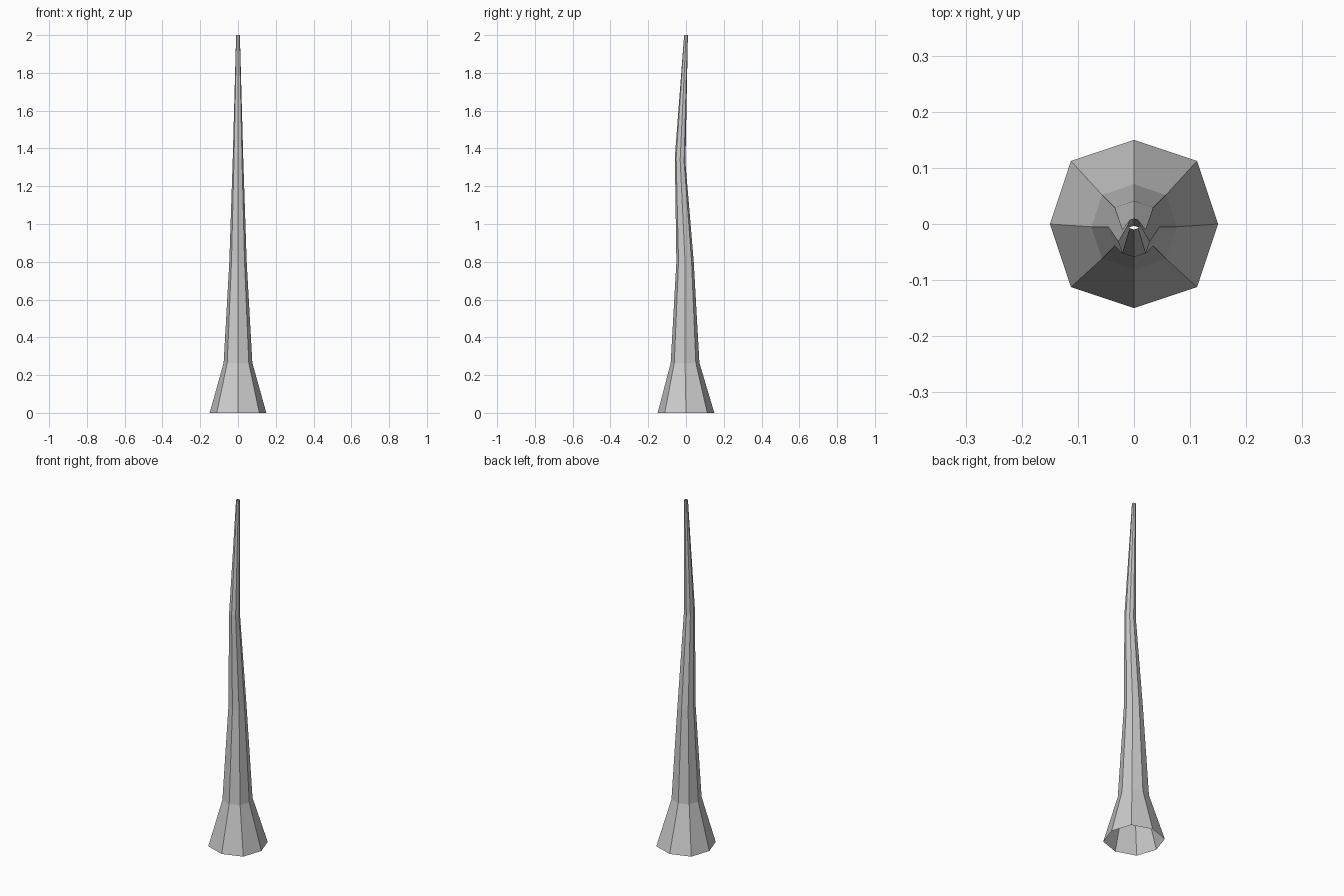
import bpy, bmesh
from math import cos, sin, pi

if "Cube" in bpy.data.objects:
    bpy.data.objects.remove(bpy.data.objects["Cube"])

# Cross-sections: height, radius, y offset of the centre, tilt (front edge raised)
SECTIONS = [
    (0.00, 0.150, 0.000, 0.00),
    (0.265, 0.076, -0.005, 0.00),
    (0.80, 0.046, -0.005, 0.00),
    (1.34, 0.028, -0.031, 0.015),
    (2.00, 0.010, 0.000, 0.00),
]
SIDES = 8

bm = bmesh.new()
rings = []
for z, r, cy, tilt in SECTIONS:
    ring = []
    for i in range(SIDES):
        a = 2 * pi * i / SIDES
        rad = r * (1.06 if i % 2 else 1.0)   # corners slightly squarer than a circle
        ring.append(bm.verts.new((rad * cos(a), cy + rad * sin(a), z - tilt * sin(a))))
    rings.append(ring)

# Walls between sections, both ends left open
for low, high in zip(rings, rings[1:]):
    for i in range(SIDES):
        j = (i + 1) % SIDES
        bm.faces.new((low[i], low[j], high[j], high[i]))

mesh = bpy.data.meshes.new("bent_trunk")
bm.to_mesh(mesh)
bm.free()
bpy.context.collection.objects.link(bpy.data.objects.new("bent_trunk", mesh))
